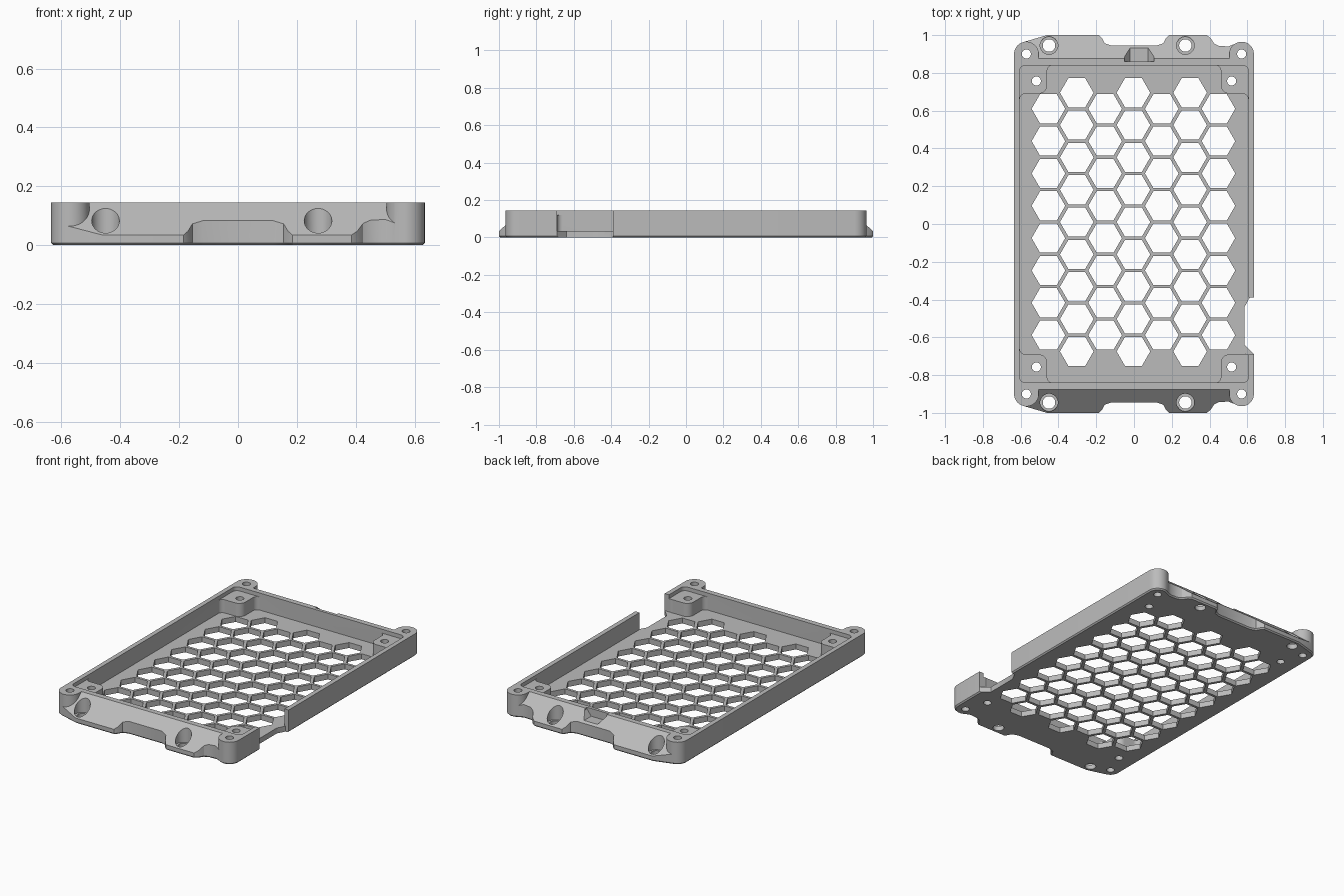
import bpy
import bmesh
from math import cos, sin, radians

cube = bpy.data.objects.get("Cube")
if cube:
    bpy.data.objects.remove(cube, do_unlink=True)

HEIGHT, FLOOR, BOSS_TOP = 0.145, 0.035, 0.12
POST_X, POST_Y, POST_R = 0.57, 0.9, 0.065

grey = bpy.data.materials.new("plain grey")
grey.use_nodes = True
colour = (0.5, 0.5, 0.5, 1)
grey.diffuse_color = colour
grey.node_tree.nodes["Principled BSDF"].inputs["Base Color"].default_value = colour


def arc(cx, cy, r, start, end, steps=8):
    angles = [radians(start + (end - start) * i / steps) for i in range(steps + 1)]
    return [(cx + r * cos(a), cy + r * sin(a)) for a in angles]


def circle(cx, cy, r, sides=32, start=0):
    return arc(cx, cy, r, start, start + 360, sides)[:-1]


def flip_y(points):
    return [(x, -y) for x, y in reversed(points)]


def flip_x(points):
    return [(-x, y) for x, y in reversed(points)]


def prism(name, outlines, low, high, axis="z", chamfer=0):
    """Extrude closed outlines along an axis into one object."""
    place = {"z": lambda p, h: (p[0], p[1], h),
             "y": lambda p, h: (p[0], h, p[1]),
             "x": lambda p, h: (h, p[0], p[1])}[axis]
    bm = bmesh.new()
    for outline in outlines:
        face = bm.faces.new([bm.verts.new(place(p, low)) for p in outline])
        edges = list(face.edges)
        out = bmesh.ops.extrude_face_region(bm, geom=[face], use_keep_orig=True)
        shift = [b - a for a, b in zip(place((0, 0), low), place((0, 0), high))]
        verts = [v for v in out["geom"] if isinstance(v, bmesh.types.BMVert)]
        bmesh.ops.translate(bm, verts=verts, vec=shift)
        if chamfer:
            bmesh.ops.recalc_face_normals(bm, faces=bm.faces)
            bmesh.ops.bevel(bm, geom=edges, offset=chamfer, segments=1, affect="EDGES")
    bmesh.ops.recalc_face_normals(bm, faces=bm.faces)
    mesh = bpy.data.meshes.new(name)
    bm.to_mesh(mesh)
    bm.free()
    obj = bpy.data.objects.new(name, mesh)
    bpy.context.collection.objects.link(obj)
    return obj


def cut(target, cutter):
    """Subtract the cutter, then discard it."""
    mod = target.modifiers.new("cut", "BOOLEAN")
    mod.operation, mod.solver, mod.object = "DIFFERENCE", "EXACT", cutter
    bpy.context.view_layer.objects.active = target
    bpy.ops.object.modifier_apply(modifier=mod.name)
    bpy.data.objects.remove(cutter, do_unlink=True)


# Tray body: rounded corner posts and notched ends
back_edge = arc(POST_X, POST_Y, POST_R, 0, 110)
back_edge += [(0.525, 0.95), (0.5, 0.94), (0.45, 0.943), (0.425, 0.955), (0.405, 0.985),
              (0.385, 1), (0.185, 1), (0.17, 0.985), (0.155, 0.957), (0.12, 0.945),
              (-0.12, 0.945), (-0.155, 0.957), (-0.17, 0.985), (-0.185, 1), (-0.46, 1)]
back_edge += arc(-POST_X, POST_Y, POST_R, 105, 180)
tray = prism("vented_tray", [back_edge + flip_y(back_edge)], 0, HEIGHT, chamfer=0.008)

# Sloped end faces, sparing the corner posts
for side in (1, -1):
    slope = [(0.82, 0.194), (1.05, -0.01), (1.05, 0.3), (0.82, 0.3)]
    wedge = prism("slope_cutter", [[(side * y, z) for y, z in slope]], -0.7, 0.7, "x")
    spare = arc(POST_X, POST_Y, POST_R + 0.0005, 0, 180, 24)
    spare += [(POST_X - POST_R, 0.7), (POST_X + POST_R + 0.0005, 0.7)]
    spares = [spare, flip_x(spare)]
    if side < 0:
        spares = [flip_y(s) for s in spares]
    cut(wedge, prism("post_spare", spares, -0.1, 0.5))
    cut(tray, wedge)

# Cavity with a rounded screw boss in each corner
corner = arc(0.575, 0.66, 0.03, 0, 90) + arc(0.505, 0.735, 0.045, -90, -180)
corner += arc(0.43, 0.81, 0.03, 0, 90)
half = corner + flip_x(corner)
cut(tray, prism("cavity_cutter", [half + flip_y(half)], FLOOR, 0.3))
rim = arc(0.575, 0.81, 0.03, 0, 90)
rim += flip_x(rim)
cut(tray, prism("rim_cutter", [rim + flip_y(rim)], BOSS_TOP, 0.3))

# Side opening: wall gap and recessed floor edge
gap = [(0.59, -0.69), (0.7, -0.69), (0.7, -0.39), (0.59, -0.39)]
cut(tray, prism("gap_cutter", [gap], FLOOR, 0.3))
recess = [(0.7, -0.39), (0.612, -0.39), (0.585, -0.44), (0.585, -0.64), (0.636, -0.69), (0.7, -0.69)]
cut(tray, prism("recess_cutter", [recess], -0.1, 0.3))

# Honeycomb vents and through holes for screws
holes = []
for column in range(-3, 4):
    odd = column % 2
    count, top = (8, 0.61) if column in (-3, -1, 1, 3) else (9, 0.695)
    for row in range(count):
        holes.append((column, row))
vents = []
for column in range(-3, 4):
    outer = column % 2 == 1
    for row in range(8 if outer else 9):
        y = (0.61 if outer else 0.695) - 0.1712 * row
        vents.append(circle(column * 0.15 - 0.003, y, 0.089, 6))
screws = [circle(sx * x, sy * y, 0.024, 24)
          for x, y in ((POST_X, POST_Y), (0.517, 0.757)) for sx in (1, -1) for sy in (1, -1)]
mounts = [(x, sy * 0.945) for x in (-0.45, 0.272) for sy in (1, -1)]
screws += [circle(x, y, 0.033) for x, y in mounts]
cut(tray, prism("hole_cutter", vents + screws, -0.1, 0.3))

# Counterbores in the sloped ends
cut(tray, prism("counterbore_cutter", [circle(x, y, 0.047) for x, y in mounts], 0.03, 0.3))

# Latch slot in the back rim
slot = [(-0.02, 0.095), (0.075, 0.095), (0.105, 0.135), (0.105, 0.3), (-0.05, 0.3), (-0.05, 0.135)]
cut(tray, prism("latch_cutter", [slot], 0.86, 1.1, "y"))

tray.data.materials.clear()
tray.data.materials.append(grey)
bpy.ops.object.select_all(action="DESELECT")
tray.select_set(True)
bpy.context.view_layer.objects.active = tray
bpy.ops.object.shade_smooth_by_angle(angle=radians(30))
